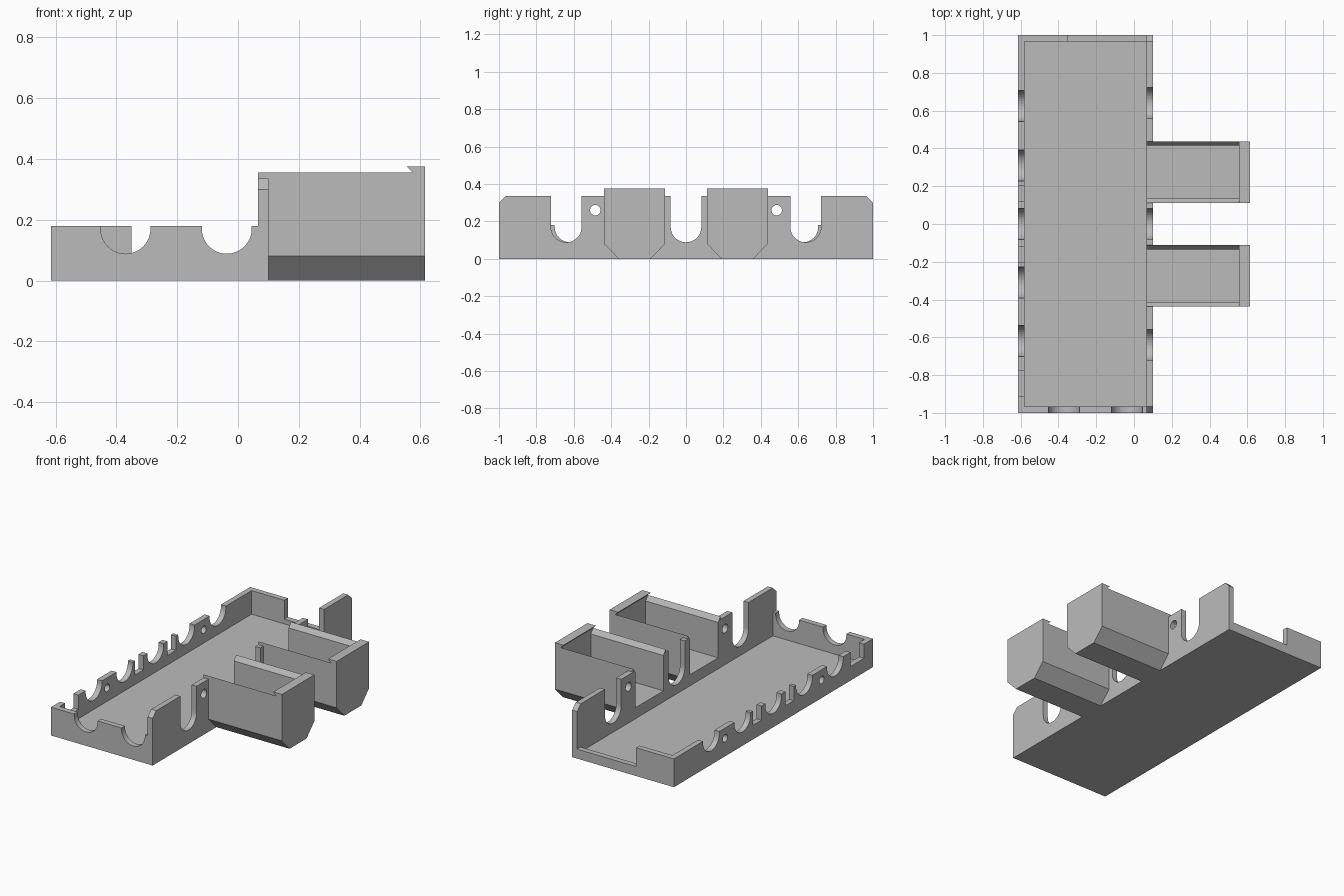
import bpy, bmesh, math
from mathutils import Vector

cube = bpy.data.objects.get("Cube")
if cube:
    bpy.data.objects.remove(cube, do_unlink=True)

grey = bpy.data.materials.new("plain grey")
grey.use_nodes = True
GREY = (0.5, 0.5, 0.5, 1)
grey.diffuse_color = GREY
grey.node_tree.nodes["Principled BSDF"].inputs["Base Color"].default_value = GREY

LEFT, RIGHT, T = -0.615, 0.10, 0.035     # tray sides and wall thickness
R, ARC_Z = 0.082, 0.17                   # cable notch radius and centre height


def prism(name, outline, axis, start, end):
    """Extrude a 2D outline along x (outline is y, z) or along y (outline is x, z)."""
    bm = bmesh.new()
    place = (lambda a, b: (start, a, b)) if axis == 'X' else (lambda a, b: (a, start, b))
    face = bm.faces.new([bm.verts.new(place(a, b)) for a, b in outline])
    moved = bmesh.ops.extrude_face_region(bm, geom=[face])["geom"]
    step = Vector((end - start, 0, 0)) if axis == 'X' else Vector((0, end - start, 0))
    bmesh.ops.translate(bm, vec=step, verts=[v for v in moved if isinstance(v, bmesh.types.BMVert)])
    bmesh.ops.recalc_face_normals(bm, faces=bm.faces)
    mesh = bpy.data.meshes.new(name)
    bm.to_mesh(mesh)
    bm.free()
    mesh.materials.append(grey)
    obj = bpy.data.objects.new(name, mesh)
    bpy.context.collection.objects.link(obj)
    return obj


def notch(c, top):
    """Round-bottomed notch."""
    arc = [(c - R * math.cos(t), ARC_Z - R * math.sin(t))
           for t in (math.pi * i / 20 for i in range(21))]
    return [(c - R, top)] + arc + [(c + R, top)]


def gap(a, b, top, z):
    """Square-bottomed gap."""
    return [(a, top), (a, z), (b, z), (b, top)]


def wall_outline(a, b, top, cuts, chamfer=0):
    pts = [(a, 0)]
    pts += [(a, top - chamfer), (a + chamfer, top)] if chamfer else [(a, top)]
    for cut in sorted(cuts, key=lambda c: c[0][0]):
        pts += cut
    pts += [(b - chamfer, top), (b, top - chamfer)] if chamfer else [(b, top)]
    return pts + [(b, 0)]


def drill(wall, x, z, radius):
    """Pair of round holes through a side wall."""
    for y in (-0.485, 0.485):
        circle = [(y + radius * math.cos(t), z + radius * math.sin(t))
                  for t in (math.tau * i / 24 for i in range(24))]
        cutter = prism("hole_cutter", circle, 'X', x - 0.1, x + 0.1)
        mod = wall.modifiers.new("hole", 'BOOLEAN')
        mod.object, mod.solver = cutter, 'EXACT'
        bpy.context.view_layer.update()
        graph = bpy.context.evaluated_depsgraph_get()
        mesh = bpy.data.meshes.new_from_object(wall.evaluated_get(graph))
        wall.modifiers.clear()
        wall.data = mesh
        bpy.data.objects.remove(cutter, do_unlink=True)


# Tray floor
prism("tray_floor", [(LEFT + T, 0), (RIGHT - T, 0), (RIGHT - T, 0.03), (LEFT + T, 0.03)],
      'Y', -1 + T, 1 - T)

# Low side wall with notches, gaps and holes
low = 0.18
cuts = [notch(c, low) for c in (-0.62, -0.31, 0, 0.31, 0.625)]
cuts += [gap(a, b, low, 0.09) for a, b in ((-0.91, -0.775), (-0.205, -0.12), (0.12, 0.205))]
low_wall = prism("low_side_wall", wall_outline(-1 + T, 1 - T, low, cuts), 'X', LEFT, LEFT + T)
drill(low_wall, LEFT, 0.115, 0.024)

# Tall side wall, lowered where the bins open into the tray
tall, bin_c, half = 0.335, 0.275, 0.163
cuts = [notch(c, tall) for c in (-0.64, 0, 0.64)]
cuts += [gap(s * bin_c - half, s * bin_c + half, tall, 0.1) for s in (-1, 1)]
tall_wall = prism("tall_side_wall", wall_outline(-1, 1, tall, cuts, 0.035), 'X', RIGHT - T, RIGHT)
drill(tall_wall, RIGHT, 0.26, 0.028)

# End walls
front = [notch(c, low) for c in (-0.37, -0.037)]
prism("front_wall", wall_outline(LEFT, RIGHT - T, low, front), 'Y', -1, -1 + T)
prism("back_wall", [(LEFT, 0), (LEFT, low), (-0.35, low), (-0.35, 0.06),
                    (RIGHT - T, 0.06), (RIGHT - T, 0)], 'Y', 1 - T, 1)

# Two side bins with bevelled rims, end plates and catch lips
for side, c in (("front", -bin_c), ("back", bin_c)):
    def mirrored(half_pts):
        return [(c + y, z) for y, z in half_pts] + [(c - y, z) for y, z in reversed(half_pts)]
    hull = [(0.085, 0), (half, 0.08)]
    rim = [(half, 0.355), (half - 0.022, 0.325), (half - 0.022, 0.1)]
    prism(side + "_bin", mirrored(hull + rim), 'X', RIGHT - T, 0.575)
    prism(side + "_bin_end", mirrored(hull + [(half, 0.375)]), 'X', 0.575, 0.615)
    prism(side + "_bin_lip", [(0.555, 0.375), (0.575, 0.375), (0.575, 0.355)],
          'Y', c - half, c + half)
